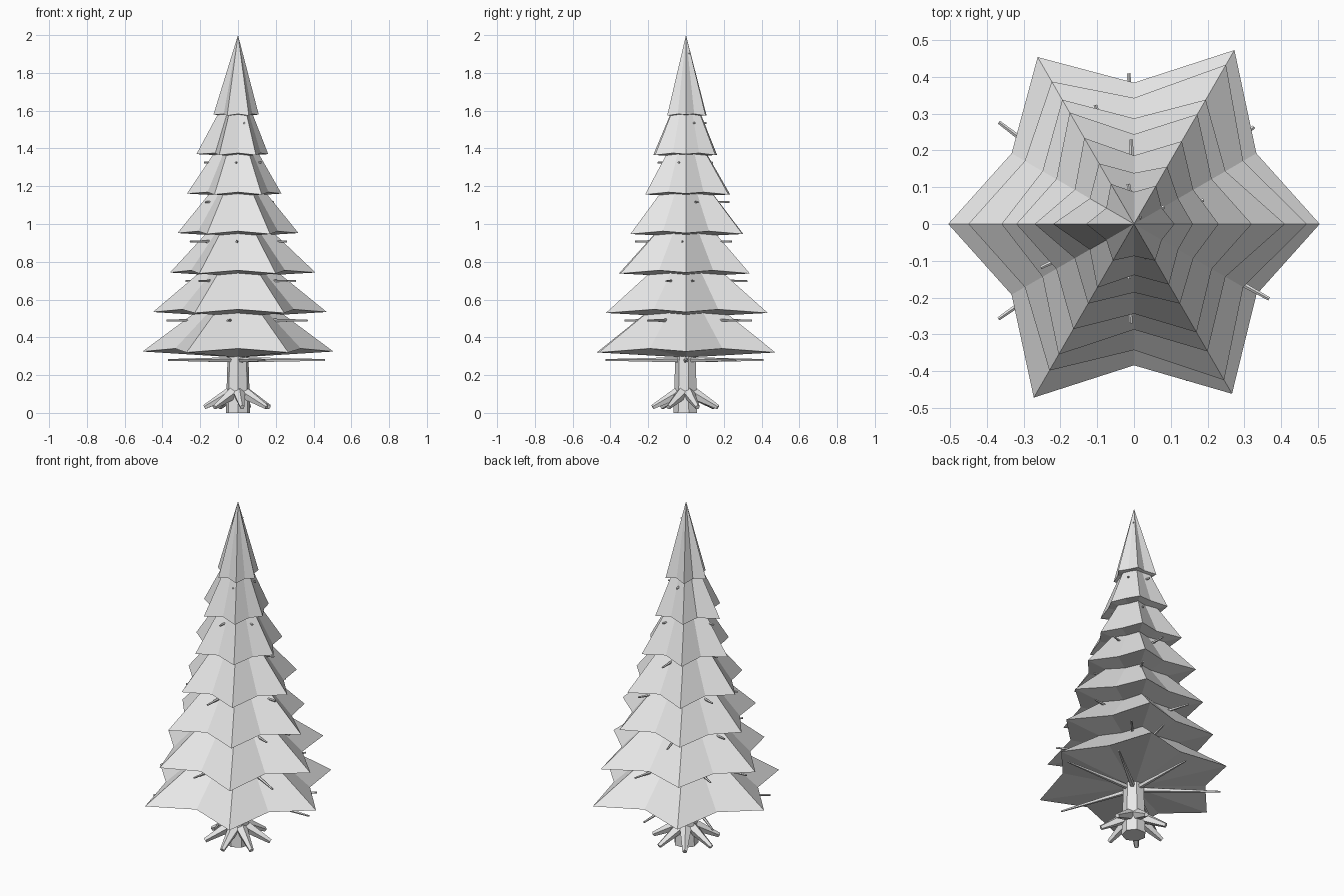
import bpy, bmesh, math
from mathutils import Vector

if "Cube" in bpy.data.objects:
    bpy.data.objects.remove(bpy.data.objects["Cube"])

grey = bpy.data.materials.new("plain_grey")
grey.diffuse_color = (0.8, 0.8, 0.8, 1)
grey.use_nodes = True
grey.node_tree.nodes["Principled BSDF"].inputs["Base Color"].default_value = grey.diffuse_color


def finish(name, bm):
    bmesh.ops.recalc_face_normals(bm, faces=bm.faces)
    mesh = bpy.data.meshes.new(name)
    bm.to_mesh(mesh)
    bm.free()
    mesh.materials.append(grey)
    obj = bpy.data.objects.new(name, mesh)
    bpy.context.collection.objects.link(obj)
    return obj


def polar(r, deg, z):
    a = math.radians(deg)
    return Vector((r * math.cos(a), r * math.sin(a), z))


def add_stick(bm, start, end, r1, r2, sides):
    """Tapered prism between two points."""
    d = end - start
    rot = d.to_track_quat('Z', 'Y').to_matrix().to_4x4()
    rot.translation = (start + end) / 2
    bmesh.ops.create_cone(bm, cap_ends=True, segments=sides, radius1=r1,
                          radius2=r2, depth=d.length, matrix=rot)


# Foliage tiers: six drooping tips each, at 0, 60 ... 300 degrees
tip_radii = [
    (.505, .546, .524, .505, .545, .533),
    (.47, .50, .447, .45, .46, .49),
    (.41, .39, .39, .36, .41, .40),
    (.32, .345, .35, .32, .33, .34),
    (.23, .26, .27, .27, .25, .25),
    (.16, .18, .19, .22, .20, .19),
    (.11, .12, .126, .13, .115, .115),
]
STEP = 0.209
for i, tips in enumerate(tip_radii):
    z = 0.325 + STEP * i
    mean = sum(tips) / 6
    height = 2.0 - z if i == 6 else 0.375 + 0.007 * i
    bm = bmesh.new()
    rim = []
    for k, r in enumerate(tips):
        rim.append(bm.verts.new(polar(r, 60 * k, z if k % 3 == 0 else z - 0.005)))
        rim.append(bm.verts.new(polar(mean * 0.73, 60 * k + 30, z + 0.03 * mean)))
    apex = bm.verts.new((0, 0, z + height))
    under = bm.verts.new((0, 0, z - 0.06 * mean))
    for k in range(12):
        a, b = rim[k], rim[(k + 1) % 12]
        bm.faces.new((a, b, apex))
        bm.faces.new((b, a, under))
    finish(f"foliage_tier_{i + 1}", bm)

# Trunk
bm = bmesh.new()
add_stick(bm, Vector((0, 0, 0)), Vector((0, 0, 1.85)), 0.066, 0.008, 7)
finish("trunk", bm)

# Roots
bm = bmesh.new()
for k in range(7):
    a = 20 + 360 / 7 * k
    add_stick(bm, polar(0.02, a, 0.115), polar(0.178, a, 0.03), 0.036, 0.013, 5)
finish("roots", bm)

# Twigs under each tier: (angle, reach)
twigs = [
    [(0, .46), (39, .42), (92, .41), (143, .46), (215, .45), (289, .45)],
    [(331, .42), (76, .36), (149, .32), (183, .38), (260, .33), (48, .37)],
    [(8, .31), (108, .34), (228, .31), (338, .28), (172, .28)],
    [(355, .26), (60, .28), (161, .24), (268, .27), (205, .28)],
    [(19, .20), (92, .23), (196, .18), (300, .18)],
    [(342, .13), (70, .15), (180, .18), (265, .15)],
    [(30, .095), (98, .11), (215, .08), (290, .10)],
]
bm = bmesh.new()
for i, level in enumerate(twigs):
    z = 0.28 + STEP * i
    for a, reach in level:
        add_stick(bm, Vector((0, 0, z)), polar(reach, a, z), 0.016 - 0.001 * i, 0.005, 5)
add_stick(bm, Vector((0, 0, 1.89)), Vector((0.02, 0.02, 1.905)), 0.004, 0.003, 5)
finish("twigs", bm)
